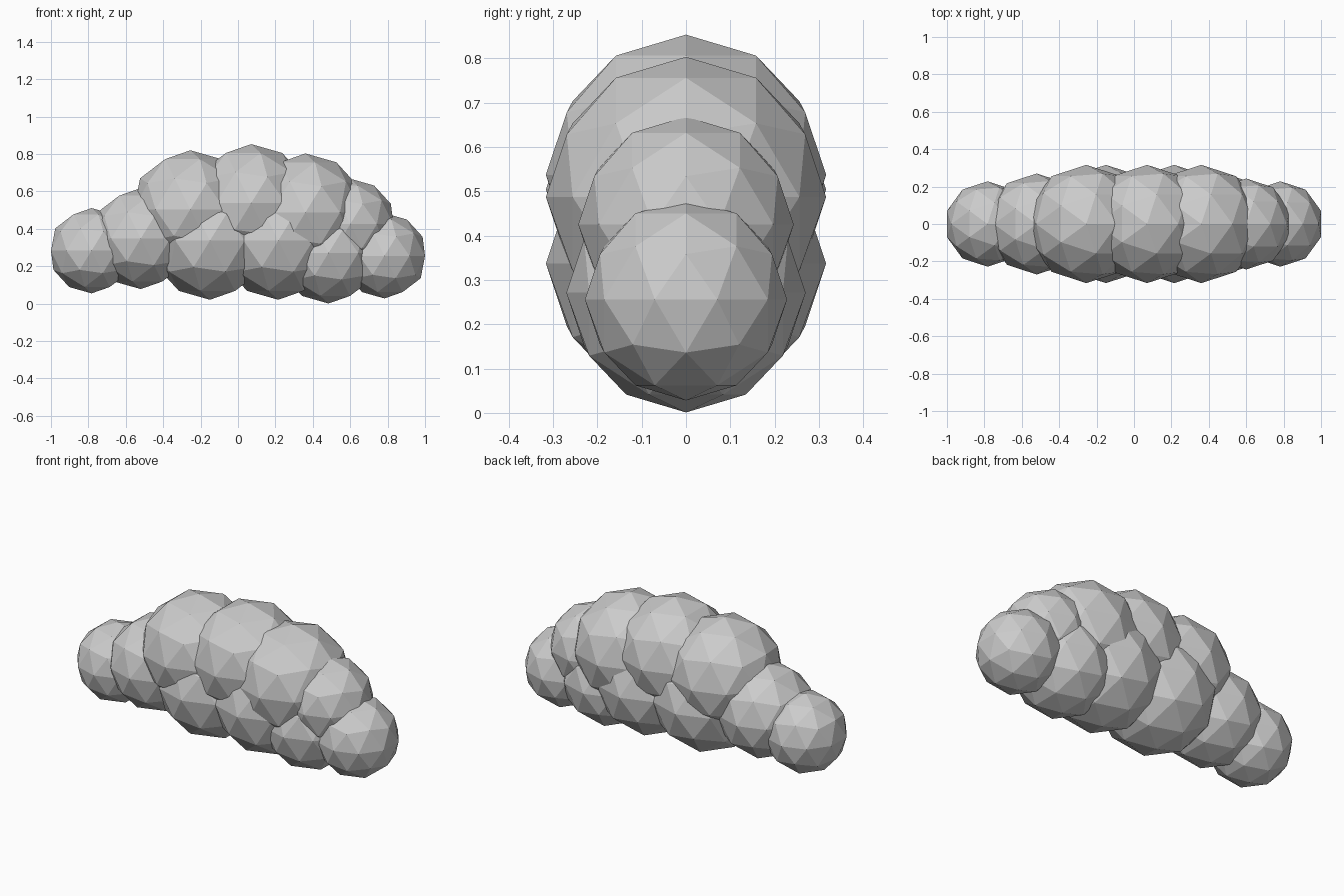
import bpy

if "Cube" in bpy.data.objects:
    bpy.data.objects.remove(bpy.data.objects["Cube"])

# Each puff: name, centre x, centre z, radius
puffs = [
    ("left_end_puff", -0.783, 0.283, 0.228),
    ("left_puff", -0.52, 0.348, 0.27),
    ("upper_left_puff", -0.255, 0.504, 0.316),
    ("top_puff", 0.07, 0.537, 0.316),
    ("upper_right_puff", 0.36, 0.487, 0.316),
    ("right_shoulder_puff", 0.60, 0.425, 0.243),
    ("right_end_puff", 0.783, 0.256, 0.228),
    ("lower_right_puff", 0.484, 0.271, 0.27),
    ("lower_middle_puff", 0.215, 0.337, 0.316),
    ("lower_left_puff", -0.15, 0.337, 0.316),
]


def add_puff(name, x, z, radius):
    bpy.ops.mesh.primitive_ico_sphere_add(subdivisions=2, radius=radius, location=(x, 0, z))
    bpy.context.object.name = name


# Low-poly cloud of overlapping, flat-shaded puffs
for puff in puffs:
    add_puff(*puff)
